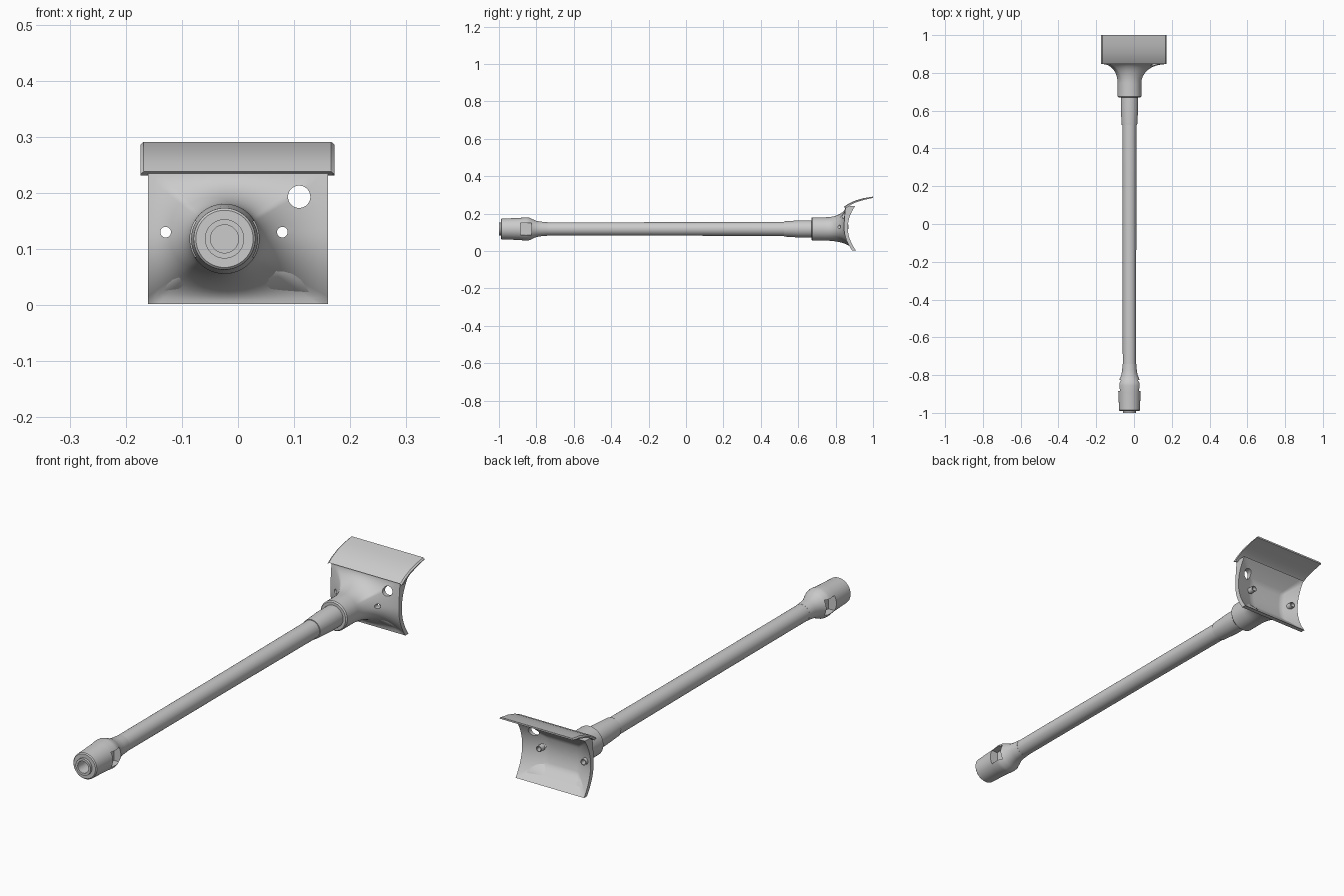
import bpy, bmesh, math

if "Cube" in bpy.data.objects:
    bpy.data.objects.remove(bpy.data.objects["Cube"])

CX, CZ = -0.024, 0.118   # long axis of the tube

grey = bpy.data.materials.new("light_grey")
grey.diffuse_color = (0.6, 0.6, 0.6, 1)
grey.use_nodes = True
grey.node_tree.nodes["Principled BSDF"].inputs["Base Color"].default_value = grey.diffuse_color


def finish(name, bm, angle=32):
    bmesh.ops.remove_doubles(bm, verts=bm.verts, dist=1e-5)
    bmesh.ops.recalc_face_normals(bm, faces=bm.faces)
    me = bpy.data.meshes.new(name)
    bm.to_mesh(me)
    bm.free()
    me.materials.append(grey)
    ob = bpy.data.objects.new(name, me)
    bpy.context.collection.objects.link(ob)
    smooth(ob, angle)
    return ob


def smooth(ob, angle=32):
    bpy.ops.object.select_all(action='DESELECT')
    ob.select_set(True)
    bpy.context.view_layer.objects.active = ob
    bpy.ops.object.shade_smooth_by_angle(angle=math.radians(angle))


def loft(bm, rings, closed=True):
    """Bridge equal-length rings of points with quads."""
    vr = [[bm.verts.new(p) for p in r] for r in rings]
    n = len(vr[0])
    for a, b in zip(vr, vr[1:]):
        for i in range(n if closed else n - 1):
            j = (i + 1) % n
            bm.faces.new((a[i], a[j], b[j], b[i]))
    return vr


def revolve(name, profile, cx=CX, cz=CZ, n=48):
    """Turn (radius, y) points around an axis along y."""
    bm = bmesh.new()
    rings = [[(cx + r * math.cos(2 * math.pi * i / n), y,
               cz + r * math.sin(2 * math.pi * i / n)) for i in range(n)]
             for r, y in profile]
    loft(bm, rings)
    return finish(name, bm)


def box(name, lo, hi):
    bm = bmesh.new()
    bmesh.ops.create_cube(bm, size=1)
    for v in bm.verts:
        v.co = [l + (c + 0.5) * (h - l) for c, l, h in zip(v.co, lo, hi)]
    return finish(name, bm)


def cut(ob, cutter):
    mod = ob.modifiers.new("cut", 'BOOLEAN')
    mod.operation = 'DIFFERENCE'
    mod.solver = 'EXACT'
    mod.object = cutter
    bpy.ops.object.select_all(action='DESELECT')
    ob.select_set(True)
    bpy.context.view_layer.objects.active = ob
    bpy.ops.object.modifier_apply(modifier=mod.name)
    bpy.data.objects.remove(cutter, do_unlink=True)


# Barrel tube and tapered rear sleeve
revolve("barrel", [(0, -0.78), (0.0355, -0.78), (0.036, 0.0), (0.038, 0.55), (0, 0.55)])
revolve("rear_sleeve", [(0, 0.525), (0.041, 0.525), (0.046, 0.61), (0.046, 0.68), (0, 0.68)])

# Muzzle with raised bore ring, bulge and neck
muzzle = revolve("muzzle", [
    (0, -0.94), (0.025, -0.94), (0.025, -1.0), (0.035, -1.0), (0.035, -0.99),
    (0.051, -0.99), (0.055, -0.986), (0.059, -0.89), (0.0625, -0.855), (0.061, -0.84),
    (0.052, -0.82), (0.043, -0.80), (0.039, -0.775), (0.036, -0.74), (0, -0.74)])
for s in (-1, 1):   # side slots
    xs = sorted((CX + s * 0.022, CX + s * 0.1))
    cut(muzzle, box("slot_cutter", (xs[0], -0.885, CZ - 0.032), (xs[1], -0.825, CZ + 0.032)))
smooth(muzzle)

# Flared mount: round collar blending into a rectangular curved plate
X0, X1, Z0, Z1 = -0.16, 0.16, 0.002, 0.24
K = 18
corners = [(X0, Z0), (X1, Z0), (X1, Z1), (X0, Z1)]
rim = []
for (ax, az), (bx, bz) in zip(corners, corners[1:] + corners[:1]):
    rim += [(ax + (bx - ax) * i / K, az + (bz - az) * i / K) for i in range(K)]


def arc(z):
    return 0.865 + 0.042 * ((z - 0.125) / 0.12) ** 2


def front_rim(z):
    return arc(z) - 0.02 - 0.03 * max(0, (z - 0.13) / 0.11) ** 2


def collar_ring(r, y):
    out = []
    for x, z in rim:
        a = math.atan2(z - CZ, x - CX)
        out.append((CX + r * math.cos(a), y, CZ + r * math.sin(a)))
    return out


rings = [collar_ring(0, 0.67), collar_ring(0.058, 0.67), collar_ring(0.0625, 0.675)]
base = collar_ring(0.0625, 0.745)
for k in range(13):   # trumpet flare
    t = k / 12 * math.pi / 2
    s, g = 1 - math.cos(t), math.sin(t)
    rings.append([(bx + (x - bx) * s, 0.745 + (front_rim(z) - 0.745) * g, bz + (z - bz) * s)
                  for (x, z), (bx, _, bz) in zip(rim, base)])
for k in range(13):   # concave back
    s = 1 - k / 12
    ring = []
    for x, z in rim:
        px, pz = CX + (x - CX) * s, CZ + (z - CZ) * s
        ring.append((px, arc(pz) - min(0.03, 0.06 * (1 - s)), pz))
    rings.append(ring)
bm = bmesh.new()
loft(bm, rings)
mount = finish("flared_mount", bm, 40)

# Screw holes and the large hole
for x, z, r in ((-0.129, 0.13, 0.0095), (0.079, 0.13, 0.0095), (0.109, 0.193, 0.02)):
    cut(mount, revolve("hole_cutter", [(0, 0.7), (r, 0.7), (r, 0.95), (0, 0.95)], x, z, 24))
smooth(mount, 40)

# Short tubes behind the screw holes
for i, x in enumerate((-0.129, 0.079)):
    revolve("screw_tube_%d" % (i + 1),
            [(0.0095, 0.845), (0.013, 0.845), (0.013, 0.87), (0.0095, 0.87), (0.0095, 0.845)],
            x, 0.13, 24)

# Curved lip sweeping back over the plate, with softened ends
outer = [(0.846, 0.238), (0.87, 0.254), (0.905, 0.27), (0.95, 0.283), (1.0, 0.291)]
inner = [(1.0, 0.284), (0.95, 0.273), (0.905, 0.259), (0.875, 0.243), (0.86, 0.231)]
bm = bmesh.new()
sections = [[(x, y, z - d) for y, z in outer] + [(x, y, z) for y, z in inner]
            for x, d in ((-0.174, 0.005), (-0.168, 0), (0.166, 0), (0.172, 0.005))]
vr = loft(bm, sections)
bm.faces.new(vr[0])
bm.faces.new(vr[-1])
finish("top_lip", bm)
